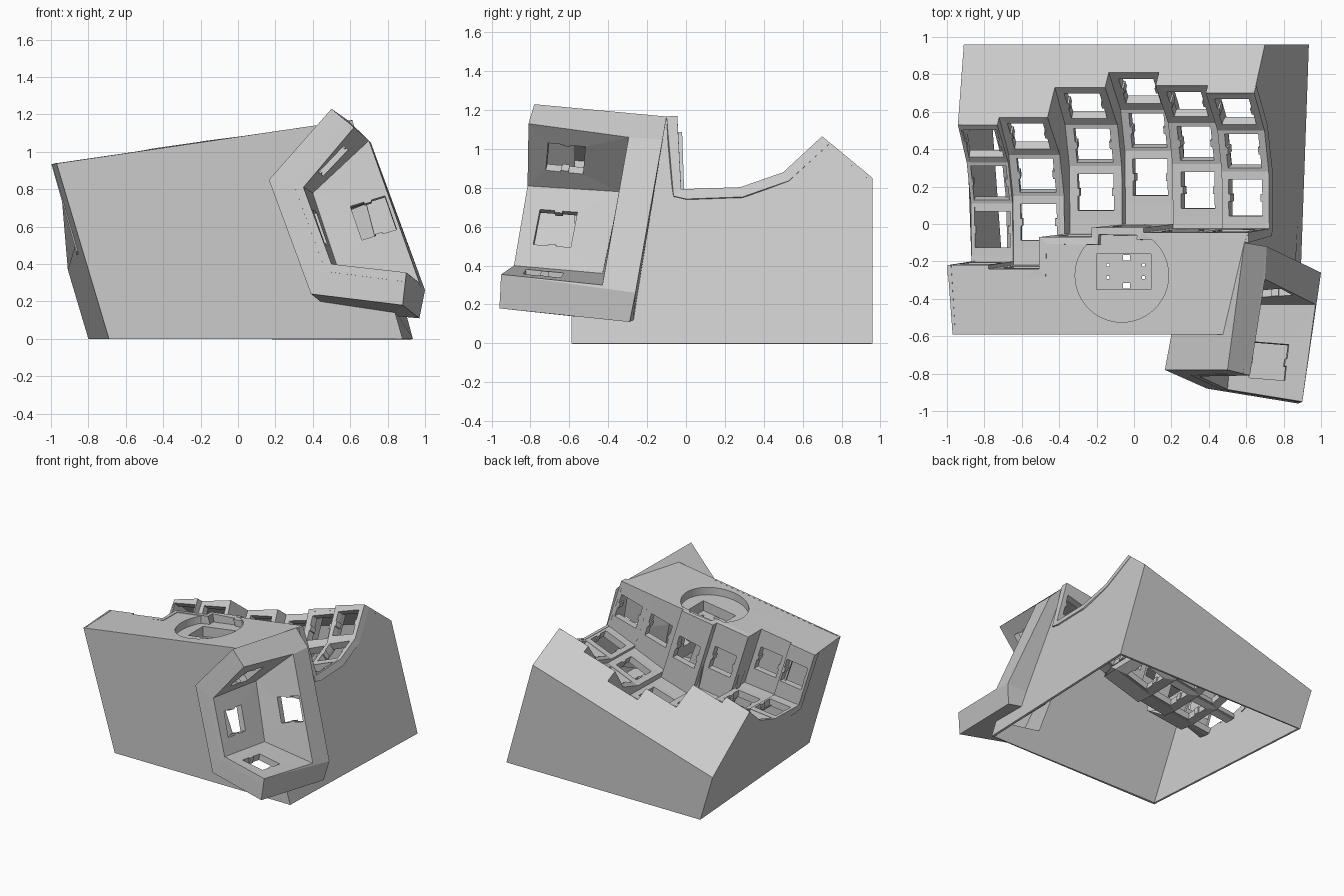
import bpy, bmesh, math
from mathutils import Vector as V

cube = bpy.data.objects.get("Cube")
if cube:
    bpy.data.objects.remove(cube)

GREY = (0.6, 0.6, 0.6, 1.0)
mat = bpy.data.materials.new("plain_grey")
mat.use_nodes = True
mat.diffuse_color = GREY
mat.node_tree.nodes["Principled BSDF"].inputs["Base Color"].default_value = GREY


def finish(name, bm, thick=0.0, recalc=False):
    """Turn a sheet into an object, thickened inwards if asked."""
    bmesh.ops.remove_doubles(bm, verts=bm.verts, dist=0.001)
    if recalc:
        bmesh.ops.recalc_face_normals(bm, faces=bm.faces)
    mesh = bpy.data.meshes.new(name)
    bm.to_mesh(mesh)
    bm.free()
    mesh.materials.append(mat)
    obj = bpy.data.objects.new(name, mesh)
    bpy.context.scene.collection.objects.link(obj)
    if thick:
        mod = obj.modifiers.new("thickness", "SOLIDIFY")
        mod.thickness, mod.offset = thick, -1.0


def face(bm, *pts):
    bm.faces.new([bm.verts.new(p) for p in pts])


def key_panel(bm, a, b, c, d, shift=0.0, half=0.097):
    """Four-sided panel with a square switch hole and small side clips."""
    u = ((b - a) + (c - d)).normalized()
    v = ((d - a) + (c - b)).normalized()
    mid = (a + b + c + d) / 4 + v * shift
    outer = [a, b, c, d]
    hole = [mid + half * (u * i + v * j) for i, j in ((-1, -1), (1, -1), (1, 1), (-1, 1))]
    for i in range(4):
        j = (i + 1) % 4
        face(bm, outer[i], outer[j], hole[j], hole[i])
    for s in (-1, 1):
        p, q = mid + u * half * s, mid + u * (half - 0.01) * s
        t = v * 0.02 * s
        face(bm, p - t, p + t, q + t, q - t)


def filled(bm, loops):
    """Fill a flat outer loop, leaving the inner loops open."""
    edges = []
    for loop in loops:
        vs = [bm.verts.new(p) for p in loop]
        edges += [bm.edges.new((vs[i - 1], vs[i])) for i in range(len(vs))]
    bmesh.ops.triangle_fill(bm, use_beauty=True, edges=edges)


def skirt(bm, top, low):
    for i in range(len(top)):
        face(bm, top[i - 1], top[i], low[i], low[i - 1])


# Tilted frame of the key wells
S, C = 0.285, 0.958


def tilt(u, y, w):
    return V((C * u - S * w, y, S * u + C * w))


def deck(x, y, drop=0.0):
    return V((x, y, 1.08 + 0.147 * x - drop))


bounds = [-0.69, -0.47, -0.20, 0.08, 0.36, 0.65, 0.92]
# Per column: y shift, y of the upper front edge, floor height left and right
columns = [(-0.17, -0.22, 0.73, 0.69), (-0.13, -0.24, 0.68, 0.63),
           (0.03, -0.07, 0.53, 0.49), (0.11, -0.02, 0.43, 0.43),
           (0.04, -0.045, 0.48, 0.51), (0.0, -0.045, 0.53, 0.555)]


def rib(u, shift, top_y, floor):
    """Side profile of a column, from the deck down, along and up the back."""
    pts = [tilt(u, top_y, 1.08 - 0.144 * u), tilt(u, top_y + 0.02, floor)]
    pts += [tilt(u, shift + y, floor + w) for y, w in ((0, 0), (0.28, 0.01), (0.5, 0.09))]
    end = shift + 0.70
    return pts + [tilt(u, end, C * (0.641 + 0.9 * (0.96 - end)))]


ribs = [(rib(bounds[i], sh, ty, wl), rib(bounds[i + 1], sh, ty, wr))
        for i, (sh, ty, wl, wr) in enumerate(columns)]

# Curved key wells
bm = bmesh.new()
for i, (l, r) in enumerate(ribs):
    for k in range(5):
        build = face if k == 1 else key_panel
        build(bm, l[k], r[k], r[k + 1], l[k + 1])
        if i < 5:
            n = ribs[i + 1][0]
            corners = [r[k], n[k], n[k + 1], r[k + 1]]
            corners = [p for j, p in enumerate(corners) if (p - corners[j - 1]).length > 0.001]
            if len(corners) > 2:
                face(bm, *corners)
finish("key_wells", bm, 0.055)

# Sloping back panel
back_l, back_r = V((-0.91, 0.96, 0.37)), V((0.70, 0.96, 0.85))
bm = bmesh.new()
face(bm, *[side[-1] for pair in ribs for side in pair], back_r, back_l)
finish("back_slope", bm, 0.02)

# Outer walls, opened where the thumb tray joins
front_tl, front_tr = deck(-0.97, -0.59), deck(0.476, -0.59)
fl, fr = V((-0.69, -0.59, 0)), V((0.88, -0.59, 0))
bl, br = V((-0.80, 0.96, 0)), V((0.935, 0.96, 0))
cut_low, cut_in, cut_side = V((0.84, -0.59, 0.14)), V((0.44, -0.59, 0.2)), V((0.2, -0.59, 0.83))
join_top, join_mid, join_low = deck(0.59, -0.1), V((0.83, -0.25, 0.25)), V((0.86, -0.27, 0.12))
bm = bmesh.new()
face(bm, fl, fr, cut_low, cut_in, cut_side, front_tr, front_tl)
face(bm, br, bl, back_l, back_r)
face(bm, fl, front_tl, *ribs[0][0], back_l, bl)
face(bm, fr, br, back_r, *reversed(ribs[5][1]), join_top, join_mid, join_low, cut_low)
finish("outer_walls", bm, 0.02)

# Front deck with round recess and sensor pit
outline = [front_tl]
for l, r in ribs:
    for p in (l[0], r[0]):
        if (p - outline[-1]).length > 0.002:
            outline.append(p)
outline += [join_top, front_tr]
cx, cy, rad = -0.065, -0.275, 0.25


def ring(drop):
    return [deck(cx + rad * math.cos(a), cy + rad * math.sin(a), drop)
            for a in (math.tau * i / 48 for i in range(48))]


def rect(x, y, hx, hy, drop):
    return [deck(x + i * hx, y + j * hy, drop) for i, j in ((-1, -1), (1, -1), (1, 1), (-1, 1))]


pit = (-0.055, -0.255, 0.145, 0.095)
bm = bmesh.new()
filled(bm, [outline, ring(0)])
finish("front_deck", bm, recalc=True)
bm = bmesh.new()
skirt(bm, ring(0), ring(0.06))
filled(bm, [ring(0.06), rect(*pit, 0.06)])
finish("round_recess", bm, recalc=True)
bm = bmesh.new()
skirt(bm, rect(*pit, 0.06), rect(*pit, 0.14))
holes = [rect(-0.04, y, 0.018, 0.014, 0.14) for y in (-0.18, -0.33)]
holes += [rect(x, y, 0.008, 0.008, 0.14) for x in (-0.14, 0.05) for y in (-0.22, -0.285)]
filled(bm, [rect(*pit, 0.14)] + holes)
finish("sensor_pit", bm, recalc=True)

# Thumb tray: inner corners at the rim and at the back panel
rim_top, rim_left = V((0.62, -0.81, 1.13)), V((0.35, -0.815, 0.81))
rim_low, rim_right = V((0.5, -0.885, 0.40)), V((0.9, -0.95, 0.355))
in_left, in_top = V((0.4, -0.34, 0.78)), V((0.70, -0.295, 1.06))
in_right, in_low = V((0.97, -0.43, 0.30)), V((0.54, -0.43, 0.36))
bm = bmesh.new()
key_panel(bm, rim_top, rim_left, in_left, in_top, -0.055)
key_panel(bm, rim_left, rim_low, in_low, in_left, -0.055)
key_panel(bm, rim_low, rim_right, in_right, in_low, -0.06)
key_panel(bm, in_left, in_low, in_right, in_top, 0.075)
finish("thumb_key_panels", bm, 0.05)

# Thumb tray outer shell
out_top, out_left = V((0.5, -0.78, 1.23)), V((0.165, -0.78, 0.85))
out_low, out_right = V((0.39, -0.88, 0.24)), V((0.88, -0.96, 0.18))
far_top, far_right, far_low = V((0.71, -0.12, 1.05)), V((1.0, -0.26, 0.26)), V((0.97, -0.29, 0.11))
bm = bmesh.new()
face(bm, rim_top, out_top, out_left, rim_left)
face(bm, rim_left, out_left, out_low, rim_low)
face(bm, rim_low, out_low, out_right, rim_right)
face(bm, out_top, out_left, cut_side, front_tr, join_top)
face(bm, out_left, out_low, cut_in, cut_side)
face(bm, out_low, out_right, cut_low, cut_in)
face(bm, out_right, far_low, join_low, cut_low)
face(bm, rim_top, out_top, join_top, far_top)
face(bm, rim_top, far_top, in_top)
face(bm, in_top, far_top, far_right, in_right)
face(bm, in_right, far_right, rim_right)
face(bm, rim_right, out_right, far_low, far_right)
face(bm, far_top, far_right, join_mid, join_top)
face(bm, far_right, far_low, join_low, join_mid)
finish("thumb_tray_shell", bm, recalc=True)
